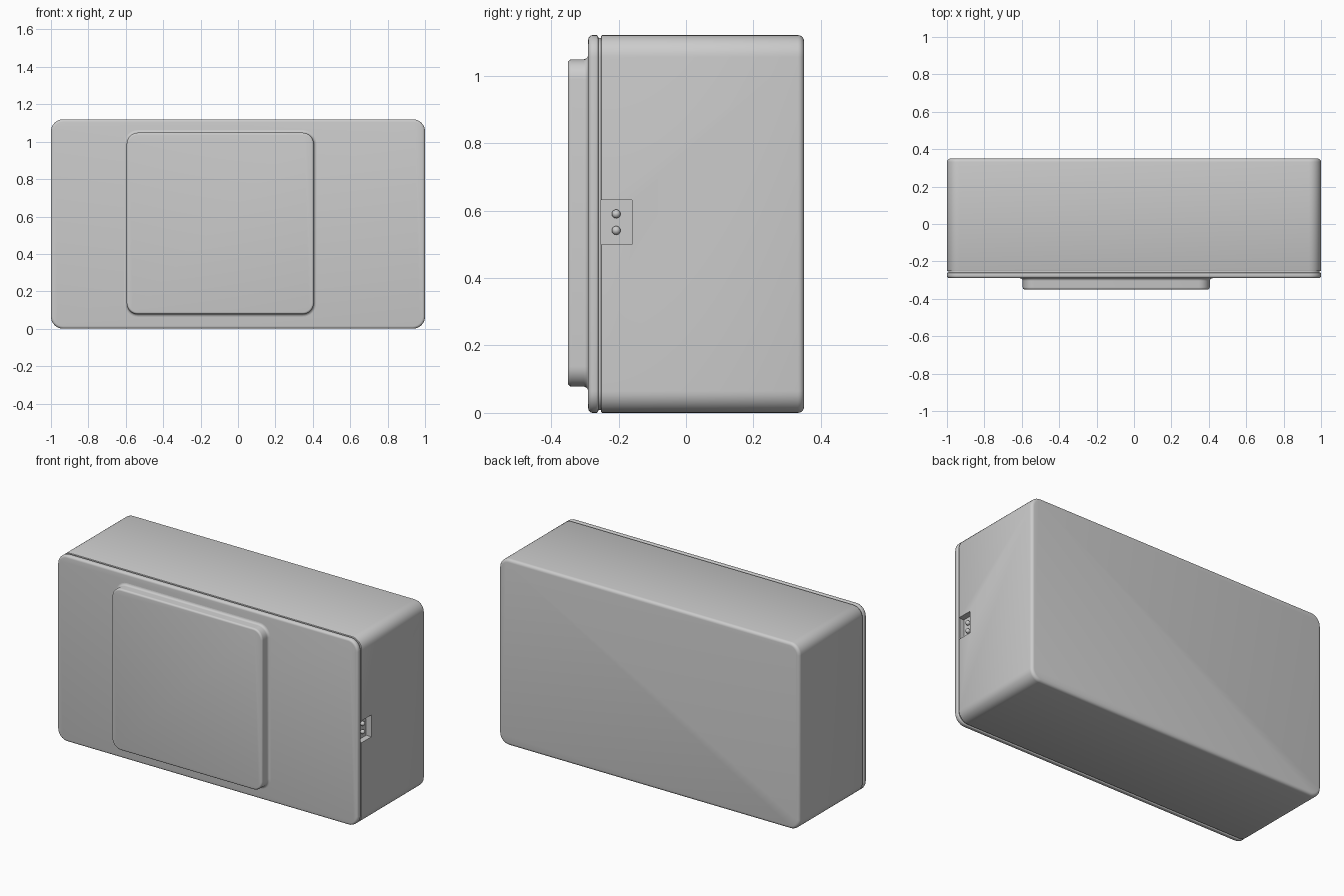
import bpy, bmesh
from math import sin, cos, pi, radians

if "Cube" in bpy.data.objects:
    bpy.data.objects.remove(bpy.data.objects["Cube"])

SEG = 8  # segments per rounded corner


def smooth(ob):
    bpy.ops.object.select_all(action='DESELECT')
    bpy.context.view_layer.objects.active = ob
    ob.select_set(True)
    bpy.ops.object.shade_smooth_by_angle(angle=radians(35))


def ring(x0, x1, z0, z1, r, y):
    corners = [(x1 - r, z1 - r), (x0 + r, z1 - r), (x0 + r, z0 + r), (x1 - r, z0 + r)]
    return [(cx + r * cos(a), y, cz + r * sin(a))
            for i, (cx, cz) in enumerate(corners)
            for a in [(i + k / SEG) * pi / 2 for k in range(SEG + 1)]]


def rounded_slab(name, rect, r, profile):
    """Loft a rounded rectangle through (inset, y) steps and cap both ends."""
    x0, x1, z0, z1 = rect
    bm = bmesh.new()
    rings = [[bm.verts.new(p) for p in ring(x0 + d, x1 - d, z0 + d, z1 - d, r - d, y)]
             for d, y in profile]
    n = len(rings[0])
    for a, b in zip(rings, rings[1:]):
        for i in range(n):
            j = (i + 1) % n
            bm.faces.new((a[i], a[j], b[j], b[i]))
    bm.faces.new(rings[0])
    bm.faces.new(rings[-1])
    bmesh.ops.recalc_face_normals(bm, faces=bm.faces)
    me = bpy.data.meshes.new(name)
    bm.to_mesh(me)
    bm.free()
    ob = bpy.data.objects.new(name, me)
    bpy.context.collection.objects.link(ob)
    smooth(ob)
    return ob


def fillet(y, r, side, steps=4):
    """Edge rounding steps from the face at y (side = direction into the solid)."""
    return [(r * (1 - sin(t)), y + side * r * (1 - cos(t)))
            for t in [k / steps * pi / 2 for k in range(steps + 1)]]


OUTER = (-1, 1, 0, 1.12)

# Main box, with a small lip at the seam and a rounded back edge
body = rounded_slab("main_box", OUTER, 0.065,
                    fillet(-0.252, 0.004, 1, 2) + fillet(0.35, 0.018, -1)[::-1])

# Recess in the right side, open toward the door
DEPTH = 0.035
bpy.ops.mesh.primitive_cube_add(size=1, location=(1, -0.21, 0.565))
cutter = bpy.context.object
cutter.name = "recess_cutter"
cutter.scale = (2 * DEPTH, 0.10, 0.132)
cutter.hide_render = True
mod = body.modifiers.new("recess", 'BOOLEAN')
mod.operation = 'DIFFERENCE'
mod.solver = 'EXACT'
mod.object = cutter
bpy.context.view_layer.objects.active = body
bpy.ops.object.modifier_apply(modifier=mod.name)
bpy.data.objects.remove(cutter)
smooth(body)

# Seam strip behind the door
rounded_slab("seam_strip", tuple(v + s * 0.008 for v, s in zip(OUTER, (1, -1, 1, -1))),
             0.057, [(0, -0.265), (0, -0.2515)])

# Front door
rounded_slab("front_door", OUTER, 0.065,
             fillet(-0.29, 0.014, 1) + fillet(-0.26, 0.006, -1, 3)[::-1])

# Raised panel, flaring out in a cove where it meets the door
COVE = 0.014
cove = [(-COVE * (1 - cos(t)), -0.29 - COVE * (1 - sin(t)))
        for t in [k / 4 * pi / 2 for k in range(5)]]
rounded_slab("raised_panel", (-0.595, 0.405, 0.078, 1.048), 0.06,
             fillet(-0.35, 0.011, 1) + cove)

# Two round buttons in the recess
for i, z in enumerate((0.541, 0.59)):
    bpy.ops.mesh.primitive_uv_sphere_add(segments=20, ring_count=12, radius=0.013,
                                         location=(1 - DEPTH + 0.01, -0.207, z))
    bpy.context.object.name = f"recess_button_{i + 1}"
    smooth(bpy.context.object)
